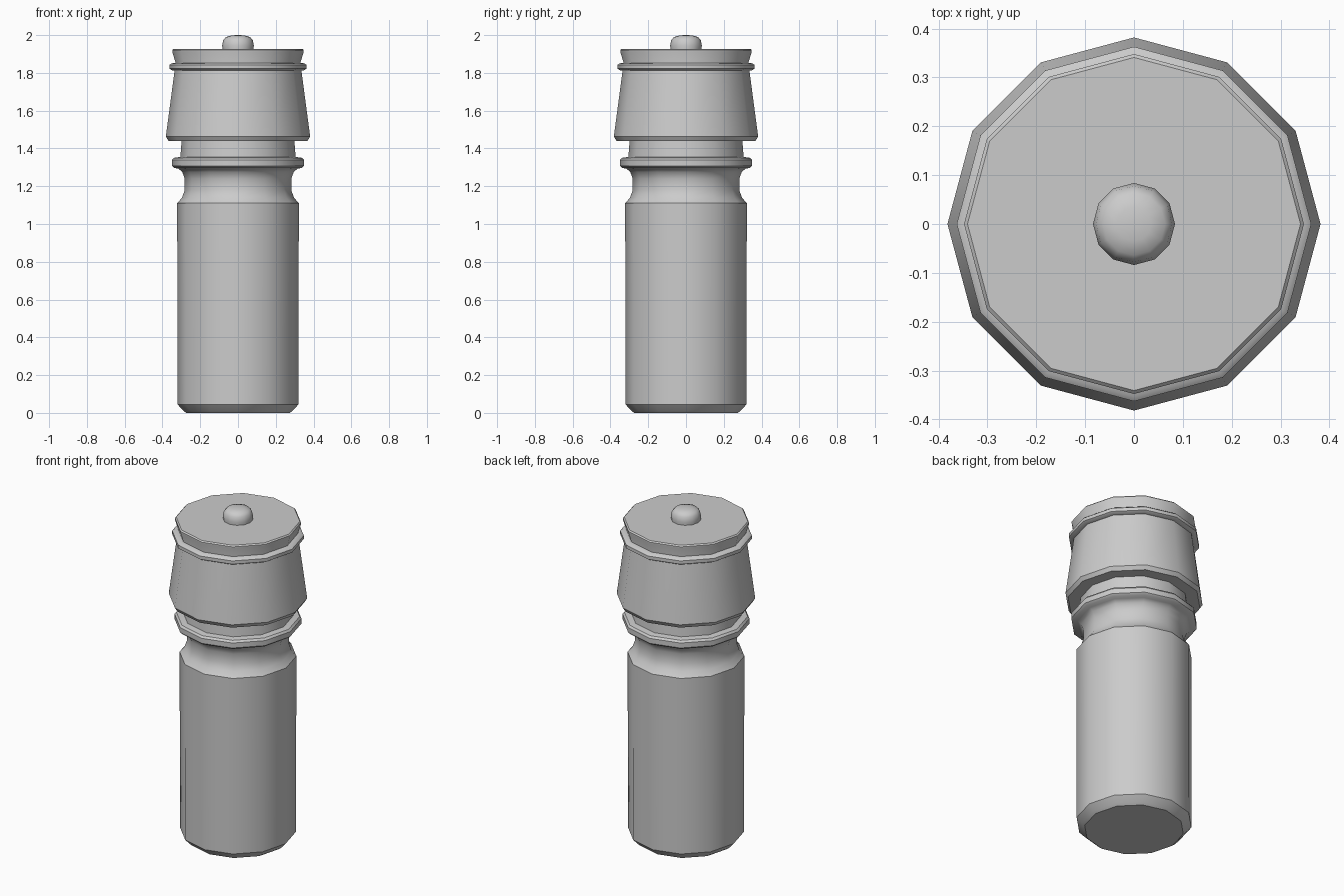
import bpy, math

if "Cube" in bpy.data.objects:
    bpy.data.objects.remove(bpy.data.objects["Cube"])

SIDES = 12

def lathe(name, profile, angle=35):
    """Spin (radius, z) points into a closed twelve-sided solid."""
    verts, faces = [], []
    for r, z in profile:
        for i in range(SIDES):
            a = 2 * math.pi * i / SIDES
            verts.append((r * math.cos(a), r * math.sin(a), z))
    for k in range(len(profile) - 1):
        for i in range(SIDES):
            j = (i + 1) % SIDES
            faces.append((k * SIDES + i, k * SIDES + j,
                          (k + 1) * SIDES + j, (k + 1) * SIDES + i))
    faces.append(tuple(reversed(range(SIDES))))
    top = (len(profile) - 1) * SIDES
    faces.append(tuple(range(top, top + SIDES)))
    mesh = bpy.data.meshes.new(name)
    mesh.from_pydata(verts, [], faces)
    obj = bpy.data.objects.new(name, mesh)
    bpy.context.collection.objects.link(obj)
    bpy.ops.object.select_all(action='DESELECT')
    obj.select_set(True)
    bpy.context.view_layer.objects.active = obj
    bpy.ops.object.shade_smooth_by_angle(angle=math.radians(angle))
    return obj

# Bottle with chamfered base, pinched neck and flange
lathe("bottle_body", [
    (0.275, 0.0), (0.29, 0.012), (0.32, 0.045), (0.322, 1.11),
    (0.296, 1.14), (0.282, 1.18), (0.282, 1.24), (0.295, 1.275),
    (0.315, 1.293), (0.338, 1.297), (0.35, 1.308), (0.35, 1.338),
    (0.34, 1.35), (0.305, 1.355), (0.298, 1.45)])

# Tapered cap, with a flared rim above its groove
lathe("cap", [
    (0.29, 1.44), (0.368, 1.44), (0.382, 1.463), (0.336, 1.81),
    (0.33, 1.852), (0.348, 1.912), (0.348, 1.92), (0.341, 1.927)])

# Ring around the cap
lathe("cap_ring", [
    (0.325, 1.812), (0.35, 1.814), (0.363, 1.822),
    (0.363, 1.842), (0.353, 1.85), (0.325, 1.854)])

# Domed button on the lid
lathe("lid_button", [
    (0.08, 1.915), (0.084, 1.945), (0.078, 1.974), (0.064, 1.99),
    (0.035, 1.998), (0.01, 2.0)])
